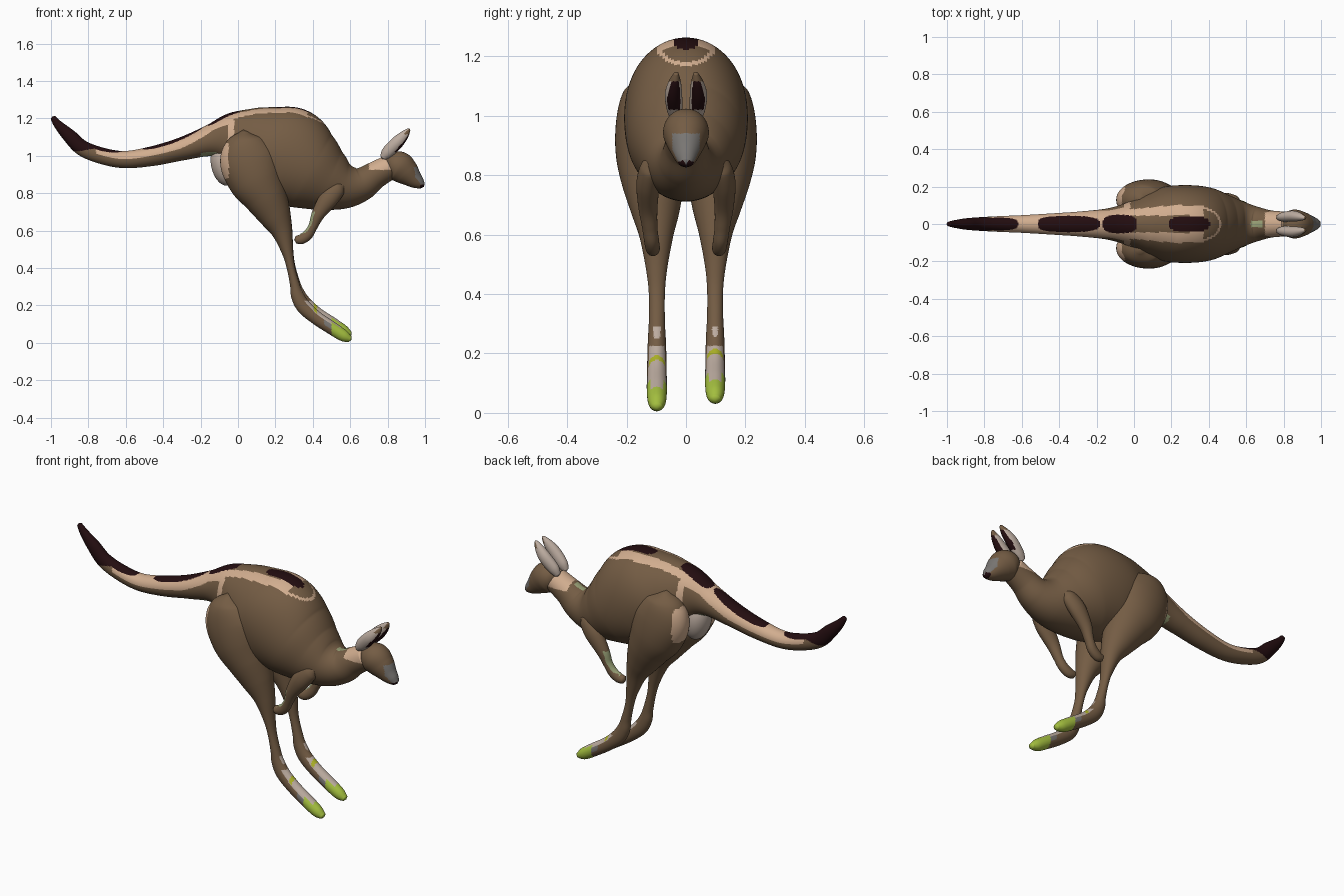
import bpy, bmesh, math
from mathutils import Vector

if "Cube" in bpy.data.objects:
    bpy.data.objects.remove(bpy.data.objects["Cube"])

# Palette
PALETTE = [("brown_fur", (0.175, 0.108, 0.058)), ("tan_fur", (0.64, 0.42, 0.275)),
           ("dark_fur", (0.017, 0.004, 0.005)), ("grey_fur", (0.19, 0.18, 0.17)),
           ("pale_fur", (0.50, 0.41, 0.35)), ("lime_claw", (0.37, 0.52, 0.05)),
           ("pale_green", (0.33, 0.37, 0.19)), ("yellow_band", (0.42, 0.45, 0.02))]
MATS = []
for nm, c in PALETTE:
    m = bpy.data.materials.new(nm)
    m.diffuse_color = (*c, 1)
    m.use_nodes = True
    m.node_tree.nodes["Principled BSDF"].inputs["Base Color"].default_value = m.diffuse_color
    MATS.append(m)
BROWN, TAN, DARK, GREY, PALE, LIME, GREEN, YELLOW = range(8)


def spline(pts, steps):
    """Smooth path through points; every coordinate (radii too) is interpolated."""
    out = []
    for i in range(len(pts) - 1):
        a, b = pts[max(i - 1, 0)], pts[i]
        c, d = pts[i + 1], pts[min(i + 2, len(pts) - 1)]
        for k in range(steps):
            t = k / steps
            out.append([0.5 * (2 * q + (r - p) * t + (2 * p - 5 * q + 4 * r - s) * t * t
                               + (3 * q - p - 3 * r + s) * t ** 3)
                        for p, q, r, s in zip(a, b, c, d)])
    out.append(list(pts[-1]))
    return out


def limb(name, pts, rule, n=56, steps=10):
    """Loft of ellipses; each point is x, y, z, in-plane radius, sideways radius."""
    path = spline(pts, steps)
    bm = bmesh.new()
    rings = []
    for i, (x, y, z, rp, ry) in enumerate(path):
        p, q = path[max(i - 1, 0)], path[min(i + 1, len(path) - 1)]
        t = Vector((q[0] - p[0], 0, q[2] - p[2])).normalized()
        nrm = Vector((-t.z, 0, t.x))
        rings.append([bm.verts.new(Vector((x, y, z)) + nrm * rp * math.cos(a)
                                   + Vector((0, ry * math.sin(a), 0)))
                      for a in (2 * math.pi * k / n for k in range(n))])
    for r0, r1 in zip(rings, rings[1:]):
        for k in range(n):
            bm.faces.new((r0[k], r0[(k + 1) % n], r1[(k + 1) % n], r1[k]))
    # Rounded caps
    for ring, (i, j) in ((rings[0], (0, 1)), (rings[-1], (-1, -2))):
        e, f = Vector(path[i][:3]), Vector(path[j][:3])
        tip = bm.verts.new(e + (e - f).normalized() * min(path[i][3:]) * 0.5)
        for k in range(n):
            bm.faces.new((ring[k], ring[(k + 1) % n], tip))
    bmesh.ops.recalc_face_normals(bm, faces=bm.faces[:])
    finish(name, bm, rule)


def finish(name, bm, rule):
    bm.normal_update()
    for f in bm.faces:
        f.smooth = True
        f.material_index = rule(f.calc_center_median(), f.normal)
    me = bpy.data.meshes.new(name)
    bm.to_mesh(me)
    bm.free()
    for m in MATS:
        me.materials.append(m)
    bpy.context.collection.objects.link(bpy.data.objects.new(name, me))


# Body, tail and neck
def body_rule(c, n):
    y = abs(c.y)
    if c.x < -0.86 + 0.09 * max(-0.3, min(1, n.z + 0.5)):
        return DARK
    if n.z > 0.3 and any(((c.x - m) / h) ** 2 + (y / w) ** 4 < 1 for m, h, w in
                         ((-0.72, 0.1, .034), (-0.35, 0.165, .044),
                          (-0.075, 0.09, .05), (0.295, 0.108, .042))):
        return DARK
    if c.x < -0.02:
        if n.z < -0.7 and -0.2 < c.x < -0.08:
            return GREEN
        low = 0.05 if c.x < -0.3 else min(0.45, 0.05 + (c.x + 0.3) * 2.5)
        if c.x > -0.055:
            low = -0.1
        return TAN if n.z > low and c.x > -0.76 else BROWN
    if c.x < 0.37 and 0.045 < y < 0.075 + 0.1 * min(c.x + 0.05, 0.25) and n.z > 0.4:
        return TAN
    # Crescent closing the front of the back stripes
    if 0.35 < c.x < 0.5 and 0.74 < (y / 0.1) ** 2 + ((c.z - 1.24) / 0.07) ** 2 < 1.05:
        return TAN
    if c.x > 0.7 and c.z > 0.925 and n.z > -0.2:
        return TAN
    if 0.625 < c.x < 0.685 and y < 0.017 and n.z > 0:
        return GREEN
    return BROWN


BODY = [(-0.99, 1.205, .014, .012), (-0.96, 1.165, .024, .02), (-0.90, 1.105, .037, .03),
        (-0.83, 1.040, .042, .036), (-0.72, .998, .044, .042), (-0.6, .98, .046, .047),
        (-0.45, 1.0, .053, .056), (-0.3, 1.037, .062, .066), (-0.15, 1.08, .085, .082),
        (-0.05, 1.09, .14, .11), (0.05, 1.07, .193, .157), (0.15, 1.037, .237, .196),
        (0.27, .993, .267, .208), (0.39, .92, .222, .197), (0.49, .867, .169, .16),
        (0.58, .84, .124, .122), (0.66, .85, .092, .092), (0.73, .894, .074, .073),
        (0.81, .94, .066, .066)]
limb("body_and_tail", [(x, 0, z, a, b) for x, z, a, b in BODY], body_rule, 128, 20)


# Head
def head_rule(c, n):
    if c.x > 0.972 and c.z < 0.846 and abs(c.y) < 0.026:
        return DARK
    if c.x > 0.935 and c.z < 0.94 and n.x > 0.4 and n.z > -0.3 and abs(c.y) < 0.046:
        return GREY
    return TAN if c.x < 0.795 else BROWN


HEAD = [(.785, .962, .03, .03), (.82, .957, .064, .066), (.86, .943, .081, .077),
        (.90, .912, .071, .066), (.94, .876, .049, .047), (.969, .854, .033, .033),
        (.988, .840, .017, .02)]
limb("head", [(x, 0, z, a, b) for x, z, a, b in HEAD], head_rule, 80, 16)


# Paired parts
def ear_rule(c, n):
    if c.z > 1.115 and n.x > 0.1:
        return BROWN
    return DARK if n.x - n.z > 0.85 and c.z > 1.02 else PALE


def arm_rule(c, n):
    return GREEN if n.x < -0.5 and 0.57 < c.z < 0.7 else BROWN


def leg_rule(c, n):
    up = 0.5 * n.x + 0.86 * n.z
    if c.x > 0.55 or (c.x > 0.5 and up < 0.75):
        return LIME
    if c.z < 0.31 and c.x > 0.31:
        if up > 0.5 and 0.405 < c.x < 0.422:
            return YELLOW
        if up > 0.45 and c.z < 0.225:
            return PALE
        if c.x > 0.46 and up > -0.2:
            return GREY
        if n.x > 0.8 and abs(n.y) < 0.5 and 0.25 < c.z < 0.29:
            return PALE
    if c.x < -0.05 and 0.88 < c.z < 1.07 and n.x < -0.5:
        return TAN
    return BROWN


EAR = [(.775, .036, .99, .018, .016), (.80, .038, 1.02, .032, .026), (.85, .042, 1.07, .034, .029),
       (.89, .038, 1.112, .024, .021), (.915, .033, 1.142, .008, .008)]
ARM = [(.56, .115, .845, .018, .015), (.535, .12, .825, .042, .034), (.485, .128, .77, .05, .039),
       (.43, .128, .69, .036, .032), (.402, .122, .625, .025, .026), (.375, .116, .58, .027, .025),
       (.34, .112, .555, .027, .024), (.31, .11, .552, .02, .02)]
LEG = [(.03, .13, 1.125, .03, .03), (.035, .13, 1.08, .108, .08), (.055, .128, .99, .155, .106),
       (.095, .12, .88, .15, .117), (.148, .112, .78, .119, .106), (.198, .104, .68, .087, .082),
       (.237, .1, .59, .055, .056), (.266, .099, .48, .030, .035), (.283, .098, .40, .022, .027),
       (.304, .098, .31, .026, .027), (.319, .098, .25, .035, .03), (.353, .098, .192, .039, .032),
       (.42, .098, .133, .036, .033), (.50, .098, .08, .035, .034), (.565, .098, .038, .031, .03),
       (.6, .098, .02, .016, .018)]
for s, side in ((-1, "right"), (1, "left")):
    for name, pts, rule in (("ear", EAR, ear_rule), ("front_leg", ARM, arm_rule)):
        limb(f"{side}_{name}", [(x, s * y, z, a, b) for x, y, z, a, b in pts], rule)
    # The left hind foot is lifted slightly
    lift = 0.026 if s > 0 else 0
    limb(f"{side}_hind_leg", [(x, s * y, z + lift * max(0, 1 - z), a, b)
                              for x, y, z, a, b in LEG], leg_rule, 64, 16)

# Pale rump patch under the tail
bm = bmesh.new()
bmesh.ops.create_uvsphere(bm, u_segments=40, v_segments=24, radius=1)
for v in bm.verts:
    v.co = Vector((v.co.x * 0.07 - 0.075 - 0.015 * v.co.z, v.co.y * 0.075, v.co.z * 0.115 + 0.955))
finish("rump", bm, lambda c, n: PALE if c.z < 1.03 else TAN)
